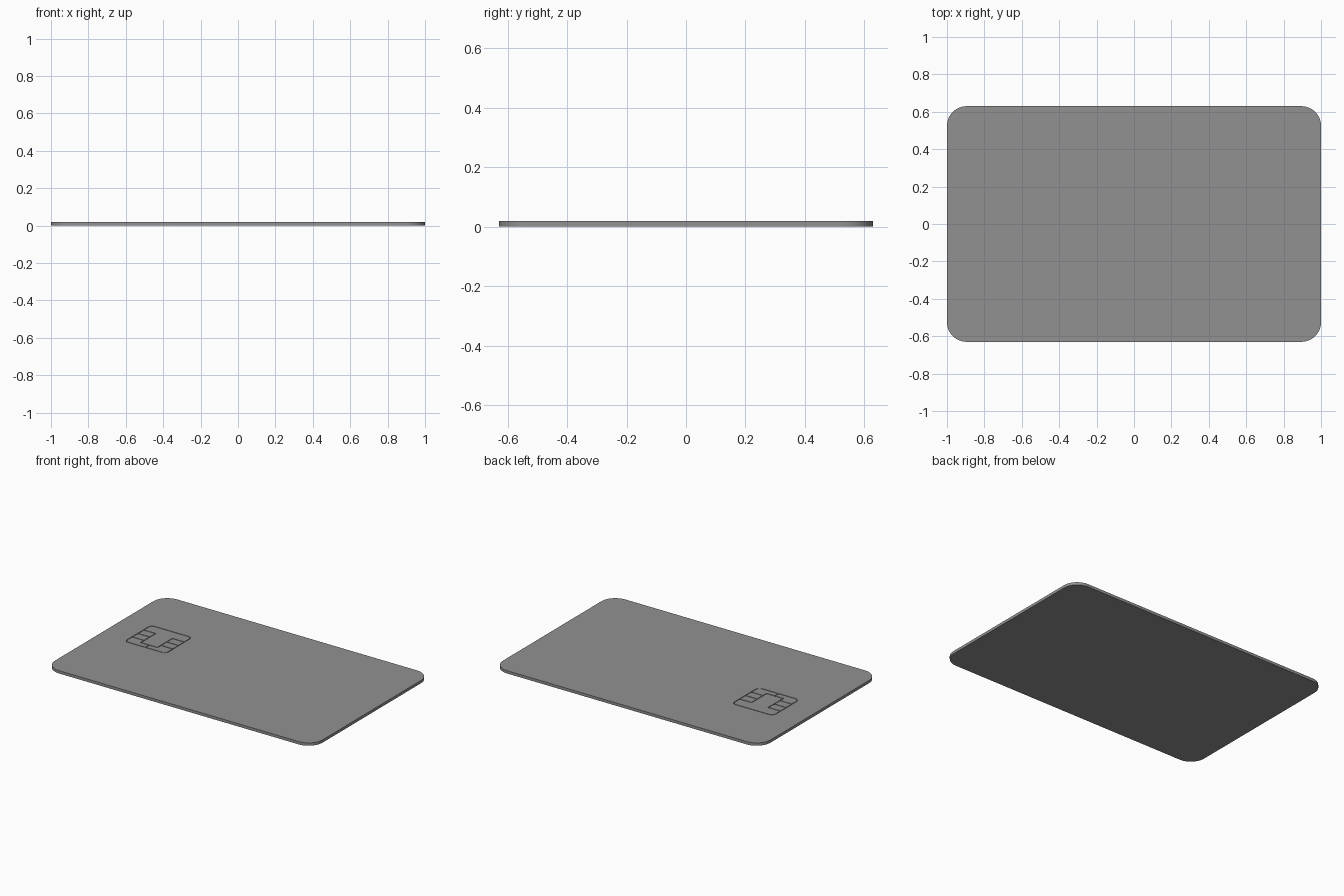
import bpy, bmesh, math

if "Cube" in bpy.data.objects:
    bpy.data.objects.remove(bpy.data.objects["Cube"])

TOP = 0.019      # card thickness
DEPTH = 0.006    # chip groove depth
W = 0.005        # chip groove width


def rounded_rect(x0, x1, y0, y1, r, n):
    pts = []
    for i, (cx, cy) in enumerate([(x1 - r, y1 - r), (x0 + r, y1 - r),
                                  (x0 + r, y0 + r), (x1 - r, y0 + r)]):
        for k in range(n + 1):
            a = math.pi / 2 * (i + k / n)
            pts.append((cx + r * math.cos(a), cy + r * math.sin(a)))
    return pts


def add_prism(bm, pts, z0, z1):
    lo = [bm.verts.new((x, y, z0)) for x, y in pts]
    hi = [bm.verts.new((x, y, z1)) for x, y in pts]
    bm.faces.new(lo[::-1])
    bm.faces.new(hi)
    for i in range(len(pts)):
        j = (i + 1) % len(pts)
        bm.faces.new((lo[i], lo[j], hi[j], hi[i]))


def add_ring(bm, outer, inner, z0, z1):
    loops = [[bm.verts.new((x, y, z)) for x, y in p]
             for p, z in ((outer, z0), (outer, z1), (inner, z1), (inner, z0))]
    n = len(outer)
    for k in range(4):
        a, b = loops[k], loops[(k + 1) % 4]
        for i in range(n):
            j = (i + 1) % n
            bm.faces.new((a[i], a[j], b[j], b[i]))


def to_object(name, bm):
    bmesh.ops.recalc_face_normals(bm, faces=bm.faces)
    me = bpy.data.meshes.new(name)
    bm.to_mesh(me)
    bm.free()
    ob = bpy.data.objects.new(name, me)
    bpy.context.collection.objects.link(ob)
    return ob


# Card body in dark plastic
bm = bmesh.new()
add_prism(bm, rounded_rect(-1, 1, -0.63, 0.63, 0.105, 12), 0, TOP)
card = to_object("card_body", bm)
plastic = bpy.data.materials.new("dark_plastic")
plastic.diffuse_color = (0.285, 0.285, 0.285, 1)
plastic.use_nodes = True
plastic.node_tree.nodes["Principled BSDF"].inputs["Base Color"].default_value = plastic.diffuse_color
card.data.materials.append(plastic)

# Chip outline groove
X0, X1, Y0, Y1 = -0.813, -0.503, -0.053, 0.232
z0, z1 = TOP - DEPTH, TOP + 0.01
bm = bmesh.new()
add_ring(bm, rounded_rect(X0, X1, Y0, Y1, 0.03, 6),
         rounded_rect(X0 + W, X1 - W, Y0 + W, Y1 - W, 0.03 - W, 6), z0, z1)

# Contact pad grooves: U around the centre pad, side dividers, lower divider
L, R, MID, BASE = -0.72, -0.595, -0.6575, -0.01
segments = [(L, BASE, L, 0.15), (R, BASE, R, 0.15), (L, BASE, R, BASE),
            (MID, Y0 + W / 2, MID, BASE)]
for y in (0.15, 0.088, 0.027):
    segments += [(X0 + W / 2, y, L, y), (R, y, X1 - W / 2, y)]
h = W / 2
for xa, ya, xb, yb in segments:
    ex, ey = (0, h) if ya == yb else (h, 0)
    if (xa, xb) == (L, R) or (ex and ya == BASE):
        ex = ey = h
    add_prism(bm, [(xa - ex, ya - ey), (xb + ex, ya - ey),
                   (xb + ex, yb + ey), (xa - ex, yb + ey)], z0, z1)
cutter = to_object("chip_groove_cutter", bm)
cutter.hide_render = True
cutter.data.materials.append(plastic)

# Engrave the chip into the card
mod = card.modifiers.new("engrave_chip", 'BOOLEAN')
mod.operation = 'DIFFERENCE'
mod.solver = 'EXACT'
mod.use_self = True
mod.object = cutter
bpy.context.view_layer.objects.active = card
card.select_set(True)
bpy.ops.object.modifier_apply(modifier=mod.name)
bpy.data.objects.remove(cutter, do_unlink=True)
bpy.ops.object.shade_smooth_by_angle(angle=math.radians(30))
